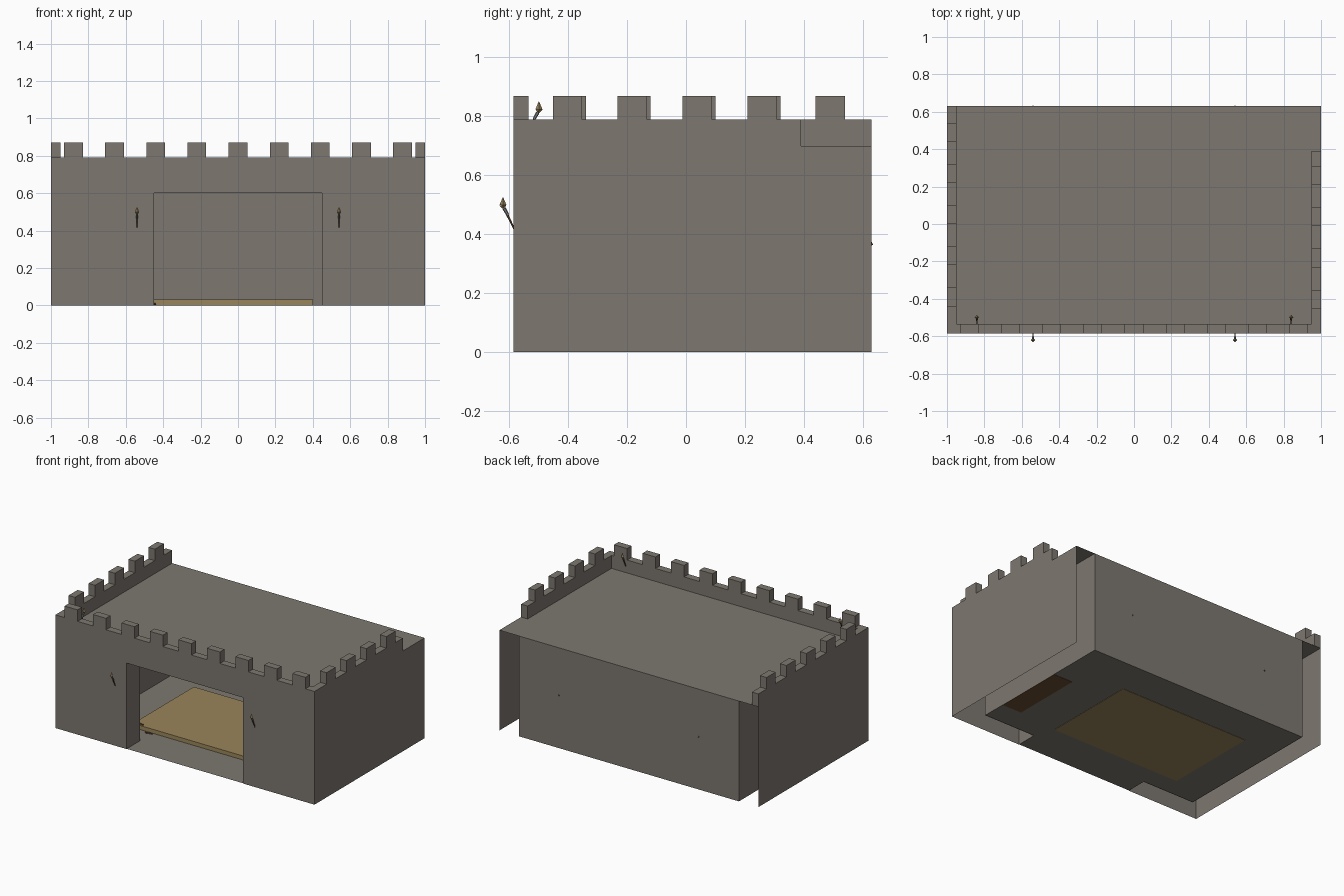
import bpy, bmesh
from mathutils import Vector

if "Cube" in bpy.data.objects:
    bpy.data.objects.remove(bpy.data.objects["Cube"])

def material(name, rgb):
    m = bpy.data.materials.new(name)
    m.diffuse_color = (*rgb, 1)
    m.use_nodes = True
    m.node_tree.nodes["Principled BSDF"].inputs["Base Color"].default_value = m.diffuse_color
    return m

STONE = material("grey_stone", (0.205, 0.185, 0.16))
TAN = material("tan_wood", (0.32, 0.235, 0.105))
BROWN = material("dark_brown_wood", (0.15, 0.075, 0.03))
IRON = material("iron_grey", (0.22, 0.22, 0.22))

def finish(name, bm, mat):
    me = bpy.data.meshes.new(name)
    bm.to_mesh(me)
    bm.free()
    me.materials.append(mat)
    ob = bpy.data.objects.new(name, me)
    bpy.context.collection.objects.link(ob)
    return ob

def add_box(bm, x0, x1, y0, y1, z0, z1):
    vs = bmesh.ops.create_cube(bm, size=1)["verts"]
    for v in vs:
        v.co = Vector((x1 if v.co.x > 0 else x0, y1 if v.co.y > 0 else y0,
                       z1 if v.co.z > 0 else z0))

def box(name, mat, *b):
    bm = bmesh.new()
    add_box(bm, *b)
    return finish(name, bm, mat)

def sheets(name, mat, quads):
    bm = bmesh.new()
    for q in quads:
        bm.faces.new([bm.verts.new(p) for p in q])
    return finish(name, bm, mat)

def wall_y(x0, x1, z0, z1, y):      # upright sheet facing -y
    return [(x0, y, z0), (x1, y, z0), (x1, y, z1), (x0, y, z1)]

def wall_x(y0, y1, z0, z1, x):      # upright sheet facing +x
    return [(x, y0, z0), (x, y1, z0), (x, y1, z1), (x, y0, z1)]

def flat(x0, x1, y0, y1, z):        # level sheet facing up
    return [(x0, y0, z), (x1, y0, z), (x1, y1, z), (x0, y1, z)]

F, B = -0.585, 0.63                 # front and back of the building
FI = -0.44                          # inner face of the front wall
R, T, M = 0.70, 0.79, 0.87          # roof, parapet and merlon heights
DX, DZ, IX, FL = 0.45, 0.60, 0.85, 0.002

# Outer shell: two sides and a front with a wide opening, open at the back
sheets("outer_walls", STONE, [
    wall_x(F, B, 0, R, 1), wall_x(F, B, 0, R, -1)[::-1],
    wall_y(-1, -DX, 0, R, F), wall_y(DX, 1, 0, R, F), wall_y(-DX, DX, DZ, R, F)])
sheets("roof", STONE, [flat(-1, 1, F, B, R)])

# Doorway lining between outer and inner front walls
sheets("doorway_lining", STONE, [
    wall_x(F, FI, FL, DZ, -DX), wall_x(F, FI, FL, DZ, DX)[::-1],
    flat(-DX, DX, F, FI, DZ)[::-1]])

# Inner room
sheets("inner_room", STONE, [
    wall_x(FI, B, 0, R, IX), wall_x(FI, B, 0, R, -IX)[::-1],
    wall_y(-IX, IX, 0, R, B)[::-1],
    wall_y(-IX, -DX, 0, R, FI), wall_y(DX, IX, 0, R, FI), wall_y(-DX, DX, DZ, R, FI)])
sheets("room_ceiling", STONE, [flat(-IX, IX, FI, B, 0.66)[::-1]])
sheets("room_floor", STONE, [flat(-IX, IX, FI, B, FL), flat(-DX, DX, F, FI, FL)])

# Parapets with merlons; the right one stops short
FP = F + 0.05
bm = bmesh.new()
add_box(bm, -1, 1, F, FP, R, T)
for i in range(-4, 5):
    add_box(bm, i * 0.22 - 0.05, i * 0.22 + 0.05, F, FP, T, M)
finish("front_parapet", bm, STONE)
for name, x0, x1, end, first, n in (("left_parapet", -1, -0.95, B, -0.44, 5),
                                    ("right_parapet", 0.95, 1, 0.39, -0.452, 4)):
    bm = bmesh.new()
    add_box(bm, x0, x1, FP, end, R, T)
    for i in range(n):
        y = first + i * 0.22
        add_box(bm, x0, x1, y, y + 0.1, T, M)
    finish(name, bm, STONE)

# Torches: tilted handle, iron collar, faceted flame
def rod(name, mat, a, b, r0, r1, sides):
    a, b = Vector(a), Vector(b)
    bm = bmesh.new()
    bmesh.ops.create_cone(bm, cap_ends=True, segments=sides, radius1=r0,
                          radius2=r1, depth=(b - a).length)
    ob = finish(name, bm, mat)
    ob.location = (a + b) / 2
    ob.rotation_euler = (b - a).to_track_quat('Z', 'Y').to_euler()

def torch(x, y, z, s):              # s = direction along y the torch leans
    p = lambda d, h: (x, y + s * d, z + h)
    rod("torch_handle", BROWN, p(-0.002, -0.002), p(0.024, 0.052), 0.003, 0.004, 6)
    rod("torch_collar", IRON, p(0.019, 0.045), p(0.032, 0.068), 0.005, 0.006, 6)
    rod("torch_flame_base", TAN, p(0.035, 0.067), p(0.036, 0.079), 0.003, 0.012, 4)
    rod("torch_flame_tip", TAN, p(0.036, 0.079), p(0.036, 0.106), 0.012, 0.0005, 4)

for side in (-1, 1):
    torch(side * 0.54, F, 0.42, -1)
    torch(side * 0.54, B, 0.365, -1)
    torch(side * 0.84, FP, 0.745, 1)

# Furnishings inside
box("floor_platform", TAN, -0.60, 0.40, -0.30, 0.37, 0, 0.03)
box("wall_bench", BROWN, 0.70, 0.848, -0.27, 0.23, 0, 0.15)
rod("loose_rod", BROWN, (-0.49, -0.325, 0.007), (-0.44, -0.315, 0.007), 0.005, 0.005, 6)
rod("loose_rod_upper", BROWN, (-0.57, -0.28, 0.035), (-0.53, -0.29, 0.035), 0.005, 0.005, 6)
